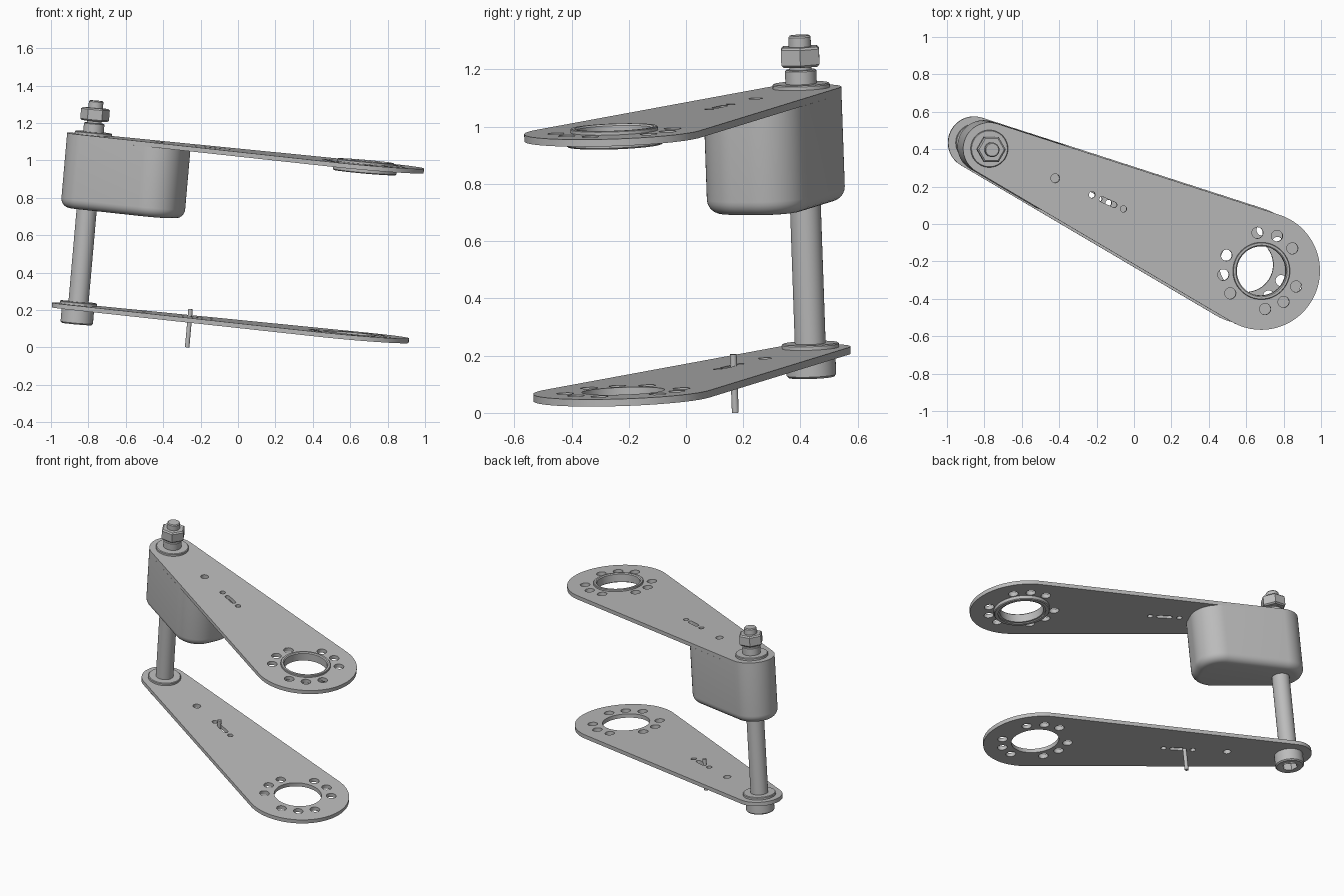
import bpy, bmesh
from math import sin, cos, pi, radians, acos
from mathutils import Matrix, Vector

if "Cube" in bpy.data.objects:
    bpy.data.objects.remove(bpy.data.objects["Cube"])

grey = bpy.data.materials.new("plain grey metal")
grey.use_nodes = True
COL = (0.5, 0.5, 0.5, 1)
grey.diffuse_color = COL
grey.node_tree.nodes["Principled BSDF"].inputs["Base Color"].default_value = COL

# Tilted frame: Z along the bolt, X along the arms, origin in the lower arm
AXIS = Vector((0.088, -0.035, 1)).normalized()
ARM = Vector((1.455, -0.653, 0))
ARM = (ARM - AXIS * ARM.dot(AXIS)).normalized()
SIDE = AXIS.cross(ARM)
FRAME = Matrix((ARM, SIDE, AXIS)).transposed().to_4x4()
FRAME.translation = (-0.855, 0.435, 0.215)

LENGTH, R_SMALL, R_BIG, HALF = 1.602, 0.14, 0.315, 0.0125
TOP = 0.912                      # height of the upper arm along the bolt
THETA = acos((R_SMALL - R_BIG) / LENGTH)


def arc(cx, cy, r, a, b, n):
    return [(cx + r * cos(a + (b - a) * i / n), cy + r * sin(a + (b - a) * i / n))
            for i in range(n + 1)]


def circle(cx, cy, r, n=24):
    return arc(cx, cy, r, 0, 2 * pi, n)[:-1]


def finish(ob, angle=30):
    ob.matrix_world = FRAME
    ob.data.materials.clear()
    ob.data.materials.append(grey)
    bpy.ops.object.select_all(action='DESELECT')
    ob.select_set(True)
    bpy.context.view_layer.objects.active = ob
    bpy.ops.object.shade_smooth_by_angle(angle=radians(angle))
    return ob


def from_bmesh(name, bm, angle=30):
    bmesh.ops.recalc_face_normals(bm, faces=bm.faces)
    me = bpy.data.meshes.new(name)
    bm.to_mesh(me)
    bm.free()
    ob = bpy.data.objects.new(name, me)
    bpy.context.collection.objects.link(ob)
    return finish(ob, angle)


def plate(name, loops, w):
    """Flat sheet: first loop is the outline, the rest are holes."""
    cu = bpy.data.curves.new(name, 'CURVE')
    cu.dimensions, cu.fill_mode, cu.extrude = '2D', 'BOTH', HALF
    for pts in loops:
        sp = cu.splines.new('POLY')
        sp.points.add(len(pts) - 1)
        for p, (x, y) in zip(sp.points, pts):
            p.co = (x, y, 0, 1)
        sp.use_cyclic_u = True
    tmp = bpy.data.objects.new(name, cu)
    bpy.context.collection.objects.link(tmp)
    me = bpy.data.meshes.new_from_object(tmp.evaluated_get(bpy.context.evaluated_depsgraph_get()))
    bpy.data.objects.remove(tmp)
    bm = bmesh.new()
    bm.from_mesh(me)
    bmesh.ops.remove_doubles(bm, verts=bm.verts, dist=1e-5)
    bmesh.ops.translate(bm, verts=bm.verts, vec=(0, 0, w))
    return from_bmesh(name, bm)


def lathe(name, profile, cx=0.0, w=0.0, n=40, turn=0.0, closed=False):
    """Spin (radius, height) points about the frame's Z axis at x = cx."""
    bm = bmesh.new()
    rings = []
    for r, h in profile:
        rings.append([bm.verts.new((cx + r * cos(turn + 2 * pi * i / n),
                                    r * sin(turn + 2 * pi * i / n), w + h)) for i in range(n)])
    pairs = list(zip(rings, rings[1:]))
    if closed:
        pairs.append((rings[-1], rings[0]))
    else:
        bm.faces.new(rings[0])
        bm.faces.new(rings[-1])
    for a, b in pairs:
        for i in range(n):
            j = (i + 1) % n
            bm.faces.new((a[i], a[j], b[j], b[i]))
    return from_bmesh(name, bm)


# Arms: tapered outline, three groups of three holes, adjusting slot
outline = (arc(LENGTH, 0, R_BIG, -THETA, THETA, 48)
           + arc(0, 0, R_SMALL, THETA, 2 * pi - THETA, 32))
holes = [circle(0.389, 0, 0.024), circle(0.605, 0, 0.017), circle(0.79, 0, 0.017),
         arc(0.737, 0, 0.014, -pi / 2, pi / 2, 8) + arc(0.663, 0, 0.014, pi / 2, 3 * pi / 2, 8)]
for group in (90, 210, 330):
    for step in (-30, 0, 30):
        a = radians(group + step)
        holes.append(circle(LENGTH + 0.205 * cos(a), 0.205 * sin(a), 0.03))
plate("lower_arm", [outline, circle(LENGTH, 0, 0.145, 48)] + holes, 0)
plate("upper_arm", [outline, circle(LENGTH, 0, 0.15, 48)] + holes, TOP)

# Bearing ring in the upper arm, flanged underneath
lathe("bearing_ring", [(0.132, -0.03), (0.145, -0.03), (0.145, -0.037), (0.165, -0.037),
                       (0.17, -0.032), (0.17, -HALF), (0.153, -HALF), (0.153, 0.023),
                       (0.15, 0.026), (0.138, 0.026), (0.132, 0.02)],
      cx=LENGTH, w=TOP, n=64, closed=True)

# Housing under the upper arm: follows its edges, rounded end, filleted floor
END, RC = 0.395, 0.15
VC = 0.034
shape = (arc(END, -VC, RC, -THETA, 0, 16) + arc(END, VC, RC, 0, THETA, 16)
         + arc(0, 0, R_SMALL, THETA, 2 * pi - THETA, 32))
bm = bmesh.new()
floor = bm.faces.new([bm.verts.new((x, y, 0.525)) for x, y in shape])
roof = bmesh.ops.extrude_face_region(bm, geom=[floor], use_keep_orig=True)
bmesh.ops.translate(bm, vec=(0, 0, TOP - HALF - 0.525),
                    verts=[g for g in roof["geom"] if isinstance(g, bmesh.types.BMVert)])
bmesh.ops.recalc_face_normals(bm, faces=bm.faces)
rim = [e for e in bm.edges if all(v.co.z < 0.53 for v in e.verts)]
bmesh.ops.bevel(bm, geom=rim, offset=0.05, segments=6, profile=0.5, affect='EDGES')
from_bmesh("housing", bm)

# Bolt: socket head, shaft, threaded end
head = lathe("bolt_head", [(0.08, -0.09), (0.087, -0.083), (0.087, -HALF)])
socket = lathe("socket_cutter", [(0.048, -0.2), (0.048, -0.045)], n=6)
socket.hide_render = True
socket.hide_viewport = True
cut = head.modifiers.new("socket", 'BOOLEAN')
cut.operation, cut.object, cut.solver = 'DIFFERENCE', socket, 'EXACT'
lathe("bolt_shaft", [(0.054, 0), (0.054, 0.55)])
lathe("bolt_end", [(0.039, TOP), (0.039, 1.103), (0.034, 1.109)])

# Washers, spacer and nut
for name, w in (("lower_washer", HALF), ("upper_washer", TOP + HALF)):
    lathe(name, [(0.1, 0), (0.1, 0.012), (0.096, 0.016), (0.05, 0.016)], w=w)
lathe("spacer", [(0.055, TOP), (0.055, 0.985), (0.051, 0.989)])
lathe("nut", [(0.068, 1.0), (0.077, 1.008), (0.077, 1.062), (0.068, 1.07)],
      n=6, turn=radians(24))

# Stop pin through the slot of the lower arm
lathe("stop_pin", [(0.012, -0.153), (0.012, 0.052)], cx=0.657, n=20)
